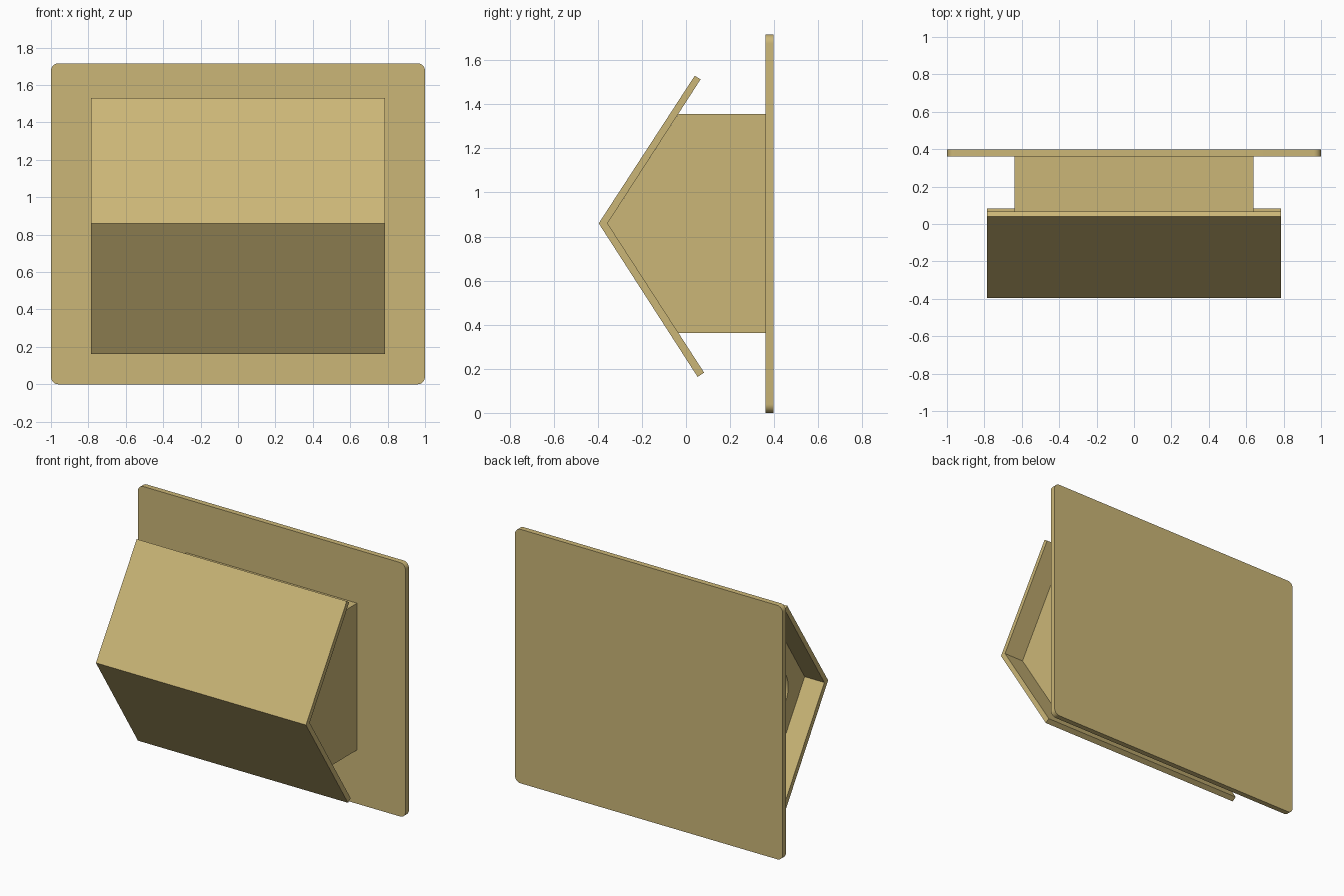
import bpy
import bmesh
import math
from mathutils import Matrix, Vector

cube = bpy.data.objects.get("Cube")
if cube:
    bpy.data.objects.remove(cube, do_unlink=True)

TAN = (0.60, 0.47, 0.185, 1.0)
mat = bpy.data.materials.new("tan")
mat.use_nodes = True
mat.diffuse_color = TAN
bsdf = mat.node_tree.nodes["Principled BSDF"]
bsdf.inputs["Base Color"].default_value = TAN
bsdf.inputs["Roughness"].default_value = 0.6


def extrude_profile(name, points, offset):
    """Close a planar outline and extrude it along the offset vector."""
    bm = bmesh.new()
    face = bm.faces.new([bm.verts.new(p) for p in points])
    ext = bmesh.ops.extrude_face_region(bm, geom=[face])
    verts = [v for v in ext["geom"] if isinstance(v, bmesh.types.BMVert)]
    bmesh.ops.translate(bm, verts=verts, vec=Vector(offset))
    bmesh.ops.recalc_face_normals(bm, faces=bm.faces)
    mesh = bpy.data.meshes.new(name)
    bm.to_mesh(mesh)
    bm.free()
    mesh.materials.append(mat)
    obj = bpy.data.objects.new(name, mesh)
    bpy.context.collection.objects.link(obj)
    return obj


def activate(obj):
    bpy.ops.object.select_all(action='DESELECT')
    obj.select_set(True)
    bpy.context.view_layer.objects.active = obj


# Back plate: rounded rectangle standing upright
WIDTH, HEIGHT, RADIUS, STEPS = 2.0, 1.716, 0.04, 8
outline = []
for i, (sx, sz) in enumerate([(1, 1), (-1, 1), (-1, -1), (1, -1)]):
    cx = sx * (WIDTH / 2 - RADIUS)
    cz = HEIGHT / 2 + sz * (HEIGHT / 2 - RADIUS)
    for k in range(STEPS + 1):
        a = math.radians(90 * (i + k / STEPS))
        outline.append((cx + RADIUS * math.cos(a), 0.36, cz + RADIUS * math.sin(a)))
plate = extrude_profile("back_plate", outline, (0, 0.037, 0))
activate(plate)
bpy.ops.object.shade_smooth_by_angle(angle=math.radians(30))

# Folded front cover: bent sheet, outer side then inner side (y, z)
fold = [(0.04, 1.53), (-0.396, 0.86), (0.053, 0.163),
        (0.082, 0.183), (-0.356, 0.86), (0.066, 1.513)]
extrude_profile("folded_cover", [(-0.785, y, z) for y, z in fold], (1.57, 0, 0))

# Core housing: fills the fold and reaches back to the plate
core = [(0.36, 1.355), (-0.036, 1.355), (-0.356, 0.86), (-0.036, 0.363), (0.36, 0.363)]
housing = extrude_profile("core_housing", [(-0.638, y, z) for y, z in core], (1.276, 0, 0))

# Round port sunk into the housing's right side
ring = [(-0.70, 0.18 * math.cos(math.tau * i / 32), 0.86 + 0.18 * math.sin(math.tau * i / 32))
        for i in range(32)]
cutter = extrude_profile("port_cutter", ring, (0.16, 0, 0))
cutter.hide_render = True
mod = housing.modifiers.new("port", 'BOOLEAN')
mod.operation = 'DIFFERENCE'
mod.solver = 'EXACT'
mod.object = cutter
activate(housing)
bpy.ops.object.modifier_apply(modifier=mod.name)
bpy.data.objects.remove(cutter, do_unlink=True)
bpy.ops.object.shade_smooth_by_angle(angle=math.radians(30))
